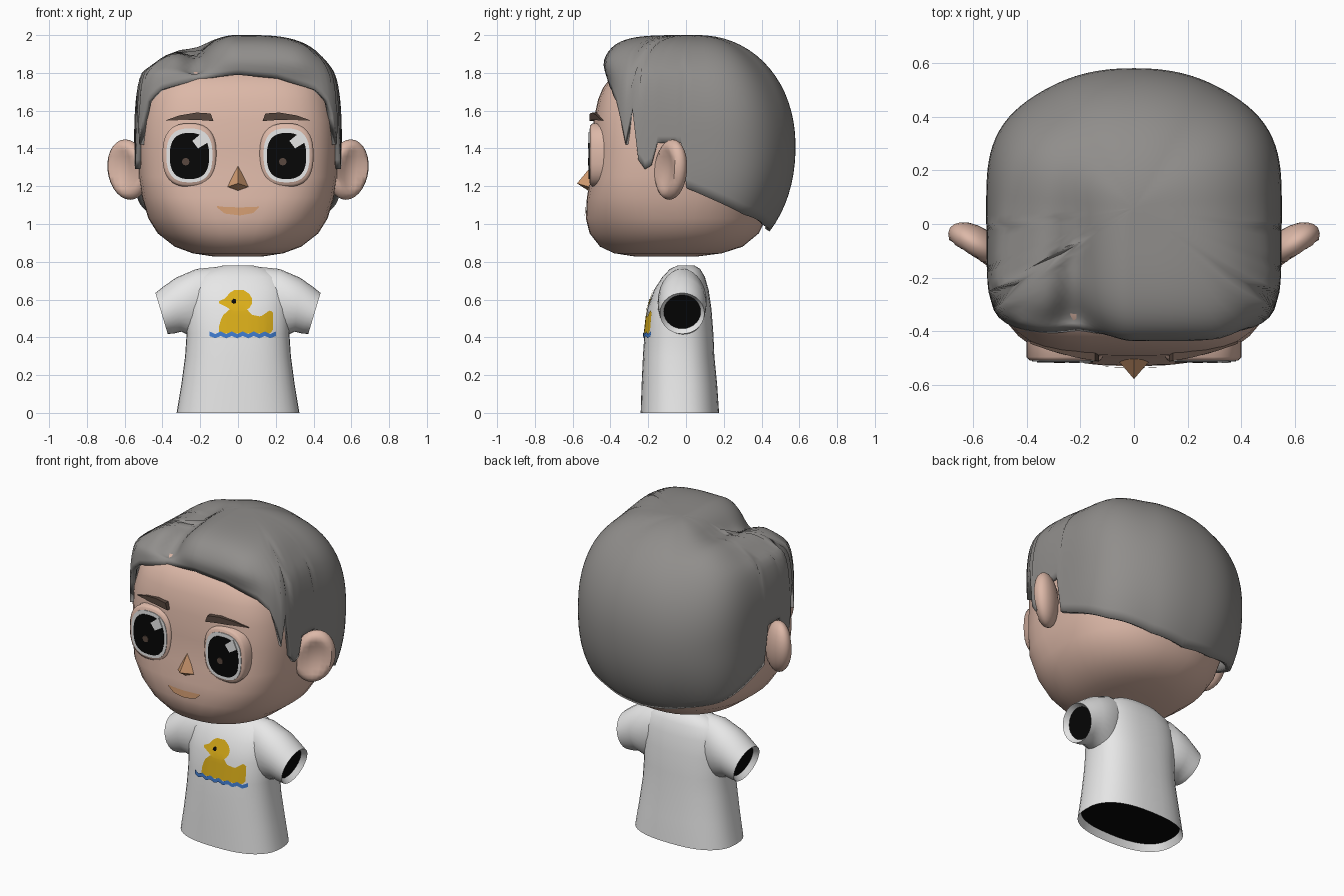
import bpy, bmesh, math
from mathutils import Vector, Matrix
from mathutils.bvhtree import BVHTree

if "Cube" in bpy.data.objects:
    bpy.data.objects.remove(bpy.data.objects["Cube"])


def mat(name, r, g, b):
    m = bpy.data.materials.new(name)
    m.diffuse_color = (r, g, b, 1)
    m.use_nodes = True
    m.node_tree.nodes["Principled BSDF"].inputs["Base Color"].default_value = m.diffuse_color
    return m


SKIN = mat("skin", .72, .48, .39)
HAIR = mat("hair_grey", .28, .27, .26)
WHITE = mat("white", .80, .80, .80)
BLACK = mat("black", .002, .002, .002)
BROW = mat("dark_brown", .10, .065, .05)
TAN = mat("tan_orange", .66, .34, .17)
YELLOW = mat("duck_yellow", .72, .43, .01)
BLUE = mat("wave_blue", .05, .20, .62)


def finish(name, bm, *mats, recalc=True):
    if recalc:
        bmesh.ops.recalc_face_normals(bm, faces=bm.faces)
    me = bpy.data.meshes.new(name)
    bm.to_mesh(me)
    bm.free()
    ob = bpy.data.objects.new(name, me)
    for m in mats:
        me.materials.append(m)
    bpy.context.collection.objects.link(ob)
    return ob


def lerp(keys, t):
    """Piecewise linear lookup; keys are (t, a, b, ...)."""
    for k0, k1 in zip(keys, keys[1:]):
        if t <= k1[0]:
            f = max(0, (t - k0[0]) / (k1[0] - k0[0]))
            return [a + (b - a) * f for a, b in zip(k0[1:], k1[1:])]
    return list(keys[-1][1:])


def smooth(a, b, v):
    t = min(1, max(0, (v - a) / (b - a)))
    return t * t * (3 - 2 * t)


def spow(v, e):
    return math.copysign(abs(v) ** e, v)


def oval(p, n=36, front=None):
    """Unit superellipse; the front half may have its own exponent."""
    out = []
    for i in range(n):
        a = 2 * math.pi * i / n
        c, s = math.cos(a), math.sin(a)
        e = 2 / (front if front and s < 0 else p)
        out.append((spow(c, e), spow(s, e)))
    return out


def loft(rings):
    bm = bmesh.new()
    vs = [[bm.verts.new(p) for p in r] for r in rings]
    n = len(vs[0])
    for a, b in zip(vs, vs[1:]):
        for i in range(n):
            j = (i + 1) % n
            bm.faces.new((a[i], a[j], b[j], b[i]))
    ends = [bm.faces.new(vs[0]), bm.faces.new(vs[-1])]
    bmesh.ops.recalc_face_normals(bm, faces=bm.faces)
    return bm, ends


def body_rings(rows, p, front):
    """Rows are (z, half width, front y, back y); front(z) is the front exponent."""
    return [[(w * u, (yf + yb) / 2 + (yb - yf) / 2 * v, z) for u, v in oval(p, 40, front(z))]
            for z, w, yf, yb in rows]


def opening(bm, face, rim, depth):
    bmesh.ops.inset_region(bm, faces=[face], thickness=rim, depth=-depth)
    face.material_index = 1


def prism(name, pts, y0, y1, m, bend=0):
    """Extruded x-z outline from y0 to y1; bend pulls it back with x."""
    bm, _ = loft([[(x, y + bend * x * x, z) for x, z in pts] for y in (y0, y1)])
    return finish(name, bm, m)


def decal(name, cols, m, surface, off=.004, n=28, rows=6):
    """Thin sheet on a surface; cols are (x, low z, high z)."""
    bm = bmesh.new()
    grid = []
    for i in range(n + 1):
        x = cols[0][0] + (cols[-1][0] - cols[0][0]) * i / n
        lo, hi = lerp(cols, x)
        line = []
        for j in range(rows + 1):
            z = lo + (hi - lo) * j / rows
            hit = surface.ray_cast(Vector((x, -2, z)), Vector((0, 1, 0)))[0]
            line.append(bm.verts.new((x, hit.y - off, z)))
        grid.append(line)
    for a, b in zip(grid, grid[1:]):
        for j in range(rows):
            bm.faces.new((a[j], b[j], b[j + 1], a[j + 1]))
    return finish(name, bm, m, recalc=False)


# Head: broad flat face, round chin and back
bm, _ = loft(body_rings([
    (.828, .13, -.27, .06), (.845, .24, -.38, .19), (.88, .335, -.455, .30),
    (.95, .425, -.51, .385), (1.03, .475, -.53, .425), (1.14, .508, -.525, .45),
    (1.25, .525, -.505, .48), (1.4, .53, -.495, .49), (1.55, .525, -.49, .48),
    (1.66, .50, -.465, .46), (1.72, .48, -.44, .43), (1.78, .44, -.395, .39),
    (1.82, .37, -.32, .33), (1.835, .24, -.2, .22)], 2.3,
    lambda z: 2.3 + 1.2 * smooth(.9, 1.25, z)))
head_surface = BVHTree.FromBMesh(bm)
finish("head", bm, SKIN)

# Hair: superellipsoid shell whose hem height follows the azimuth
HEM = [(0, 1.78), (24, 1.76), (42, 1.70), (48, 1.64), (51, 1.55), (54, 1.41), (55, 1.42),
       (57, 1.61), (60, 1.33), (63, 1.28), (66, 1.30), (69, 1.42), (81, 1.42),
       (84, 1.18), (118, 1.04), (150, .975), (180, .95)]


def hair_point(deg, t):
    a = math.radians(deg)
    fold = deg if deg <= 180 else 360 - deg
    p = 2.1 + .9 * smooth(150, 80, fold) + 2 * smooth(95, 20, fold)   # vertical section
    q = 2.25 + .7 * smooth(150, 90, fold) + 3 * smooth(95, 55, fold)  # plan outline
    hem = lerp(HEM, fold)[0]
    f = (hem - 1.4) / (.59 if hem > 1.4 else .64)
    al = t * math.atan2((1 - abs(f) ** p) ** (1 / p), f)
    c, s = math.cos(al), math.sin(al)
    k = (abs(c) ** p + abs(s) ** p) ** (-1 / p)
    dx, dy = math.sin(a), -math.cos(a)
    r = s * k * (abs(dx / .55) ** q + abs(dy / (.475 if dy < 0 else .52)) ** q) ** (-1 / q)
    x, y = r * dx, .06 + r * dy
    z = 1.4 + c * k * (.59 if c > 0 else .64)
    # side parting: groove, lower left half and a quiff pushed forward
    fade = smooth(.4, -.2, y) * smooth(1.76, 1.92, z)
    groove = math.exp(-((x + .23) / .065) ** 2)
    z += .01 - fade * (.05 * groove + .065 * smooth(-.02, -.22, x) + .2 * max(0, x - .08) ** 2)
    lift = smooth(1.72, 1.88, z) * smooth(-.05, -.38, y)
    return x, y + lift * (.05 * groove - .05 * smooth(-.2, 0, x) * smooth(.5, .3, x)), z


bm = bmesh.new()
N, R = 120, 26
top = bm.verts.new(hair_point(0, 0))
rings = [[bm.verts.new(hair_point(360 * i / N, j / R)) for i in range(N)]
         for j in range(1, R + 1)]
for i in range(N):
    k = (i + 1) % N
    bm.faces.new((top, rings[0][i], rings[0][k]))
    for a, b in zip(rings, rings[1:]):
        bm.faces.new((a[i], b[i], b[k], a[k]))
hair = finish("hair", bm, HAIR, recalc=False)
sol = hair.modifiers.new("thickness", 'SOLIDIFY')
sol.thickness, sol.offset = .03, -1

for side, s in (("left", -1), ("right", 1)):
    # Ears: squashed spheres with a scooped front
    bm = bmesh.new()
    bmesh.ops.create_uvsphere(bm, u_segments=20, v_segments=14, radius=1)
    for v in bm.verts:
        x, y, z = v.co
        if y < 0:
            y += .75 * max(0, 1 - (x * x + z * z) / .6)
        v.co = (.12 * x + .016 * z, .068 * y, .16 * z)
    bm.transform(Matrix.Translation((.584, -.08, 1.288)) @ Matrix.Rotation(math.radians(33), 4, 'Z'))
    bm.transform(Matrix.Diagonal((s, 1, 1, 1)))
    finish(side + "_ear", bm, SKIN)

    # Eyes: raised rim, white, pupil, glint and dot
    cx = .257 * s

    def disc(x, z, rx, rz, p=2.6, n=32):
        return [(x + rx * u, z + rz * v) for u, v in oval(p, n)]

    bm, _ = loft([[(x, y, z) for x, z in disc(cx, 1.365, .143 - d, .168 - d)]
                  for y, d in ((-.40, 0), (-.495, 0), (-.508, .012))])
    finish(side + "_eye_rim", bm, SKIN)
    prism(side + "_eye_white", disc(cx, 1.363, .122, .143), -.512, -.50, WHITE)
    prism(side + "_pupil", disc(cx, 1.36, .104, .122), -.515, -.508, BLACK)
    g = cx + .05
    prism(side + "_eye_glint", [(g - .035, 1.44), (g - .005, 1.40), (g + .045, 1.43),
                                (g + .02, 1.485)], -.518, -.512, WHITE)
    prism(side + "_eye_dot", disc(cx - .02, 1.33, .02, .02, 2, 12), -.518, -.512, BROW)

    # Eyebrows
    prism(side + "_eyebrow", [(s * x, z) for x, z in (
        (.13, 1.545), (.2, 1.55), (.28, 1.55), (.385, 1.548), (.31, 1.575),
        (.22, 1.59), (.145, 1.585))], -.52, -.47, BROW, bend=.5)

# Nose: low pyramid
bm = bmesh.new()
a, b, c, d, t = [bm.verts.new(p) for p in (
    (0, -.49, 1.32), (-.075, -.49, 1.19), (0, -.50, 1.165), (.075, -.49, 1.19), (0, -.577, 1.215))]
for f in ((a, b, t), (b, c, t), (c, d, t), (d, a, t), (d, c, b, a)):
    bm.faces.new(f)
finish("nose", bm, TAN)

# Mouth
decal("mouth", [(-.11, 1.087, 1.095), (-.07, 1.055, 1.09), (.01, 1.045, 1.088),
                (.08, 1.058, 1.09), (.11, 1.087, 1.092)], TAN, head_surface, off=.007)

# Shirt body, open at hem and collar
bm, (hem, collar) = loft(body_rings([
    (0, .325, -.24, .175), (.15, .30, -.235, .165), (.3, .28, -.228, .15),
    (.42, .272, -.22, .145), (.55, .278, -.205, .135), (.65, .268, -.17, .12),
    (.72, .235, -.125, .10), (.762, .16, -.085, .075), (.78, .08, -.045, .045)],
    2.5, lambda z: 2.5))
shirt_surface = BVHTree.FromBMesh(bm)
opening(bm, hem, .02, .04)
opening(bm, collar, .01, .012)
finish("shirt_body", bm, WHITE, BLACK)

# Sleeves: rings between a top and a bottom point, (x, z, x, z, depth radius)
for side, s in (("left", -1), ("right", 1)):
    rings = []
    for xt, zt, xb, zb, ry in ((.12, .772, .2, .40, .10), (.22, .762, .25, .405, .13),
                               (.33, .715, .30, .43, .128), (.40, .665, .34, .42, .122),
                               (.437, .635, .372, .418, .118)):
        rings.append([(s * ((xt + xb) / 2 + (xt - xb) / 2 * v), -.02 + ry * u,
                       (zt + zb) / 2 + (zt - zb) / 2 * v) for u, v in oval(2, 28)])
    bm, (_, cuff) = loft(rings)
    opening(bm, cuff, .02, .03)
    finish(side + "_sleeve", bm, WHITE, BLACK)

# Duck print with waves
decal("duck_body", [(-.10, .42, .46), (-.085, .42, .51), (-.06, .42, .535), (-.03, .42, .56),
                    (.04, .42, .56), (.07, .42, .52), (.12, .42, .51), (.15, .42, .53),
                    (.17, .42, .545), (.185, .44, .53)], YELLOW, shirt_surface)
decal("duck_head", [(-.10, .58, .592), (-.07, .565, .605), (-.06, .56, .615), (-.045, .55, .635),
                    (-.02, .54, .65), (.03, .54, .65), (.06, .555, .63), (.075, .58, .605)],
      YELLOW, shirt_surface, off=.005)
decal("duck_eye", [(-.035, .585, .592), (-.022, .577, .605), (-.01, .582, .60)],
      BLACK, shirt_surface, off=.008, n=8)
decal("waves", [(-.15 + .0292 * i, .395 + .012 * (i % 2 == 0), .417 + .014 * (i % 2 == 0))
                for i in range(13)], BLUE, shirt_surface, off=.007, n=48, rows=2)

# Smooth shading with sharp edges kept
for ob in bpy.context.collection.objects:
    ob.select_set(True)
    bpy.context.view_layer.objects.active = ob
bpy.ops.object.shade_smooth_by_angle(angle=math.radians(50))
